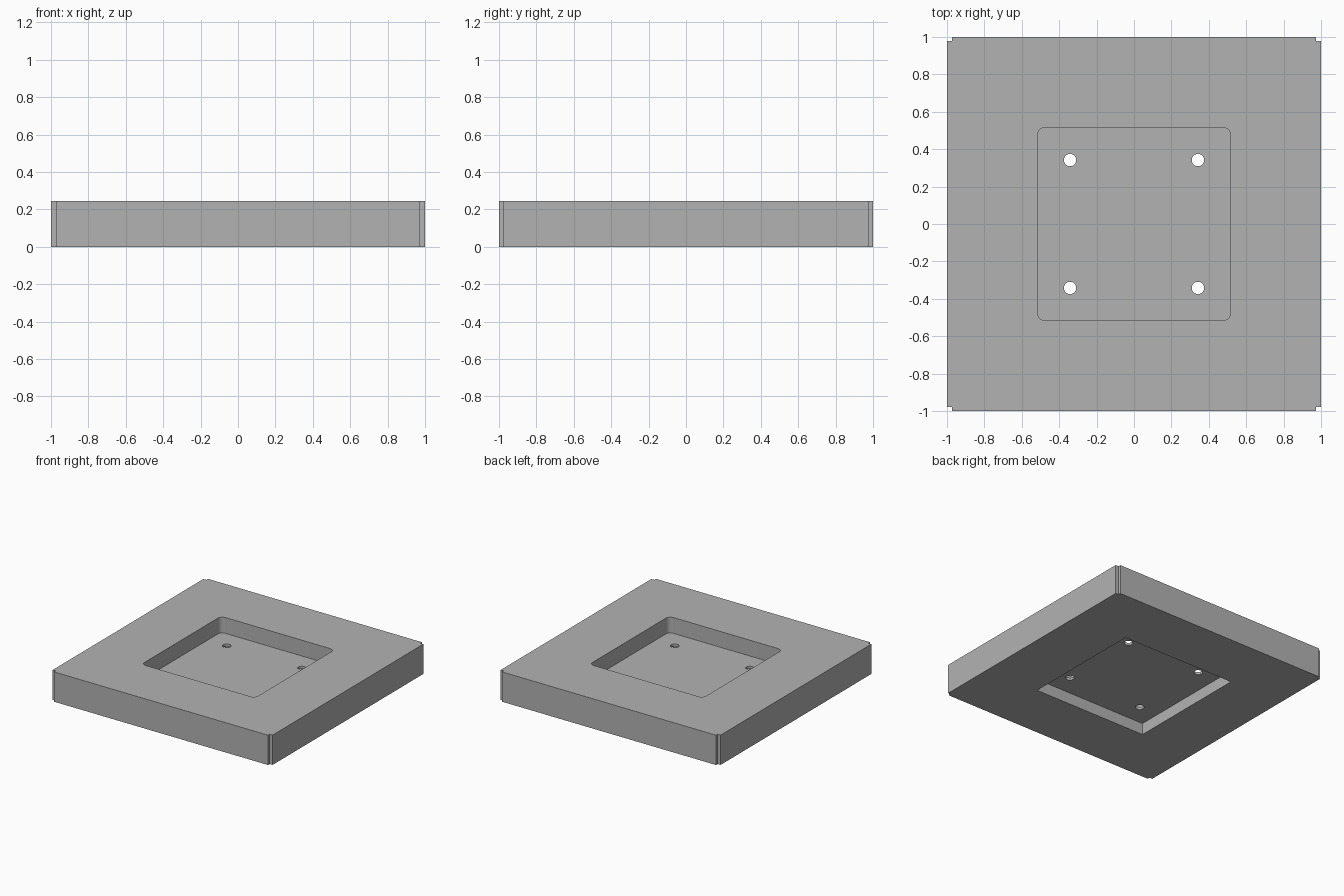
import bpy, bmesh, math

if "Cube" in bpy.data.objects:
    bpy.data.objects.remove(bpy.data.objects["Cube"])

HEIGHT = 0.245
FLOOR_LOW, FLOOR_HIGH = 0.095, 0.115   # thin web between the two pockets
NOTCH_X, NOTCH_Y = 0.027, 0.022
POCKET, RADIUS = 0.516, 0.04
HOLE_POS, HOLE_R = 0.342, 0.033

grey = bpy.data.materials.new("mid grey")
grey.diffuse_color = (0.45, 0.45, 0.45, 1)
grey.use_nodes = True
grey.node_tree.nodes["Principled BSDF"].inputs["Base Color"].default_value = grey.diffuse_color


def prism(name, outline, z0, z1):
    """Extrude a closed xy outline from z0 to z1."""
    bm = bmesh.new()
    face = bm.faces.new([bm.verts.new((x, y, z0)) for x, y in outline])
    top = bmesh.ops.extrude_face_region(bm, geom=[face])["geom"]
    bmesh.ops.translate(bm, vec=(0, 0, z1 - z0),
                        verts=[v for v in top if isinstance(v, bmesh.types.BMVert)])
    bmesh.ops.recalc_face_normals(bm, faces=bm.faces)
    mesh = bpy.data.meshes.new(name)
    bm.to_mesh(mesh)
    bm.free()
    mesh.materials.append(grey)
    obj = bpy.data.objects.new(name, mesh)
    bpy.context.collection.objects.link(obj)
    return obj


def circle(cx, cy, r, n):
    return [(cx + r * math.cos(2 * math.pi * i / n),
             cy + r * math.sin(2 * math.pi * i / n)) for i in range(n)]


def rounded_square(half, r, steps=6):
    pts = []
    for k, (sx, sy) in enumerate([(1, 1), (-1, 1), (-1, -1), (1, -1)]):
        for i in range(steps + 1):
            a = math.pi / 2 * (k + i / steps)
            pts.append((sx * (half - r) + r * math.cos(a),
                        sy * (half - r) + r * math.sin(a)))
    return pts


# Square plate with a small notch at every corner
a, b = 1 - NOTCH_X, 1 - NOTCH_Y
plate = prism("base_plate", [(1, -b), (1, b), (a, b), (a, 1), (-a, 1), (-a, b),
                             (-1, b), (-1, -b), (-a, -b), (-a, -1), (a, -1), (a, -b)],
              0, HEIGHT)

# Cutters: rounded top pocket, square underside pocket, four screw holes
s = POCKET
cutters = [
    prism("top_pocket_cutter", rounded_square(s, RADIUS), FLOOR_HIGH, HEIGHT + 0.1),
    prism("bottom_pocket_cutter", [(-s, -s), (s, -s), (s, s), (-s, s)], -0.1, FLOOR_LOW),
]
for sx in (-1, 1):
    for sy in (-1, 1):
        cutters.append(prism("screw_hole_cutter",
                             circle(sx * HOLE_POS, sy * HOLE_POS, HOLE_R, 32),
                             FLOOR_LOW - 0.05, FLOOR_HIGH + 0.05))

for cutter in cutters:
    mod = plate.modifiers.new(cutter.name, "BOOLEAN")
    mod.operation = "DIFFERENCE"
    mod.solver = "EXACT"
    mod.object = cutter
    cutter.hide_render = True
    cutter.hide_set(True)

# Bake the cuts, then smooth the rounded walls while keeping edges sharp
bpy.ops.object.select_all(action="DESELECT")
bpy.context.view_layer.objects.active = plate
plate.select_set(True)
for mod in list(plate.modifiers):
    bpy.ops.object.modifier_apply(modifier=mod.name)
for cutter in cutters:
    bpy.data.objects.remove(cutter)
bpy.ops.object.shade_smooth_by_angle(angle=math.radians(30))
